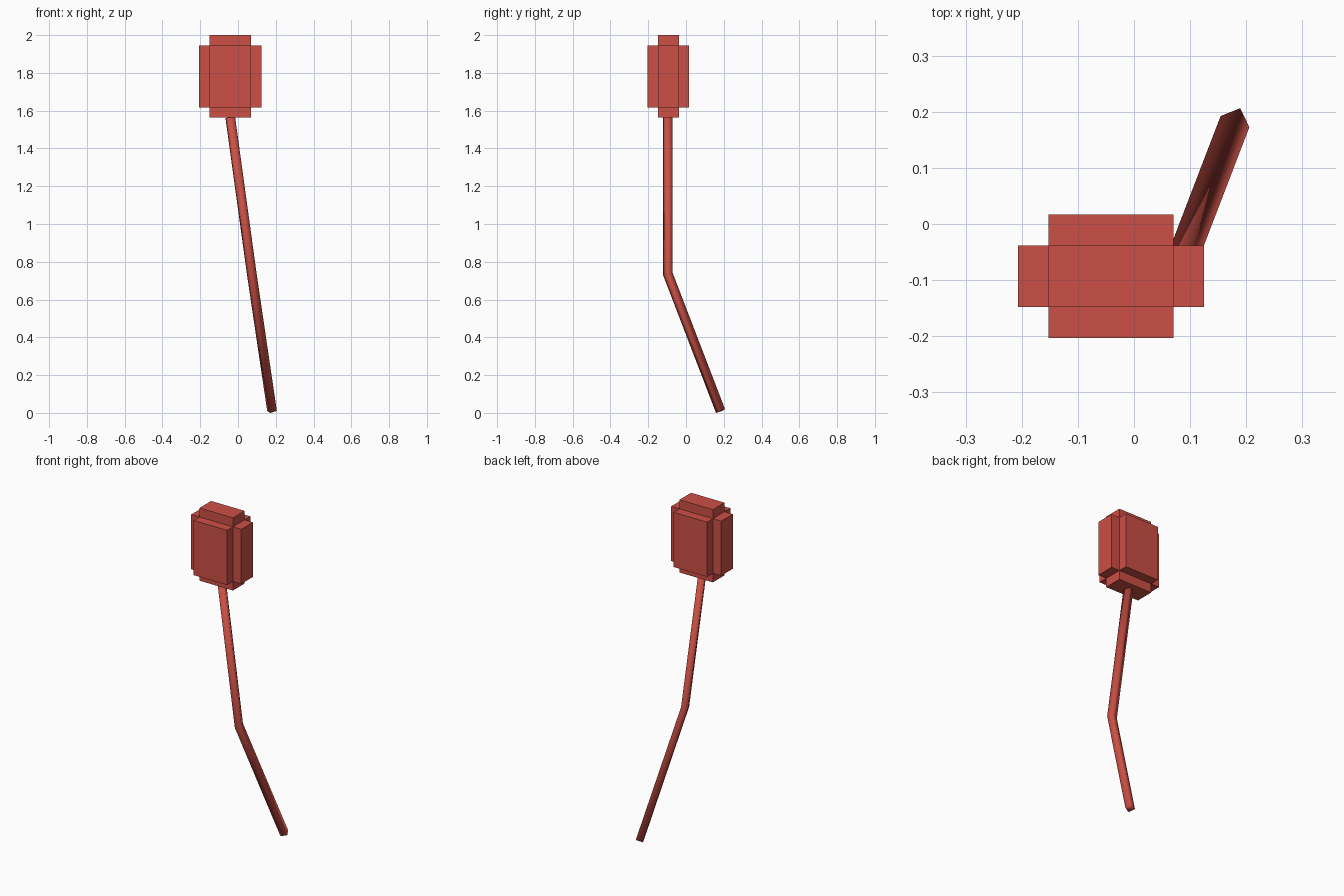
import bpy, bmesh
from mathutils import Vector

if "Cube" in bpy.data.objects:
    bpy.data.objects.remove(bpy.data.objects["Cube"])

red = bpy.data.materials.new("red")
red.diffuse_color = (0.6, 0.08, 0.06, 1)
red.use_nodes = True
red.node_tree.nodes["Principled BSDF"].inputs["Base Color"].default_value = red.diffuse_color


def add_object(name, bm):
    bmesh.ops.recalc_face_normals(bm, faces=bm.faces)
    mesh = bpy.data.meshes.new(name)
    bm.to_mesh(mesh)
    bm.free()
    mesh.materials.append(red)
    obj = bpy.data.objects.new(name, mesh)
    bpy.context.collection.objects.link(obj)
    return obj


# Head: three crossing boxes around one centre
centre = Vector((-0.041, -0.093, 1.782))
for name, size in (("head_wide_block", (0.332, 0.11, 0.328)),
                   ("head_deep_block", (0.222, 0.22, 0.328)),
                   ("head_tall_block", (0.222, 0.11, 0.436))):
    bm = bmesh.new()
    bmesh.ops.create_cube(bm, size=1)
    bmesh.ops.scale(bm, vec=size, verts=bm.verts)
    bmesh.ops.translate(bm, vec=centre, verts=bm.verts)
    add_object(name, bm)

# Stem: bent four-sided tube with a ridge along the lean direction
radius = 0.0275
path = [Vector(p) for p in ((-0.041, -0.096, 1.565),
                            (0.073, -0.096, 0.735),
                            (0.18, 0.1825, 0.0103))]
upper = (path[1] - path[0]).normalized()
lower = (path[2] - path[1]).normalized()
lean = Vector((lower.x, lower.y, 0)).normalized()
bm = bmesh.new()
rings = []
for point, axis in zip(path, (upper, (upper + lower).normalized(), lower)):
    u = (lean - axis * lean.dot(axis)).normalized()
    v = axis.cross(u)
    rings.append([bm.verts.new(point + d * radius) for d in (u, v, -u, -v)])
for a, b in zip(rings, rings[1:]):
    for i in range(4):
        j = (i + 1) % 4
        bm.faces.new((a[i], a[j], b[j], b[i]))
bm.faces.new(rings[0])
bm.faces.new(rings[-1])
for face in bm.faces:
    face.smooth = True
add_object("bent_stem", bm)
